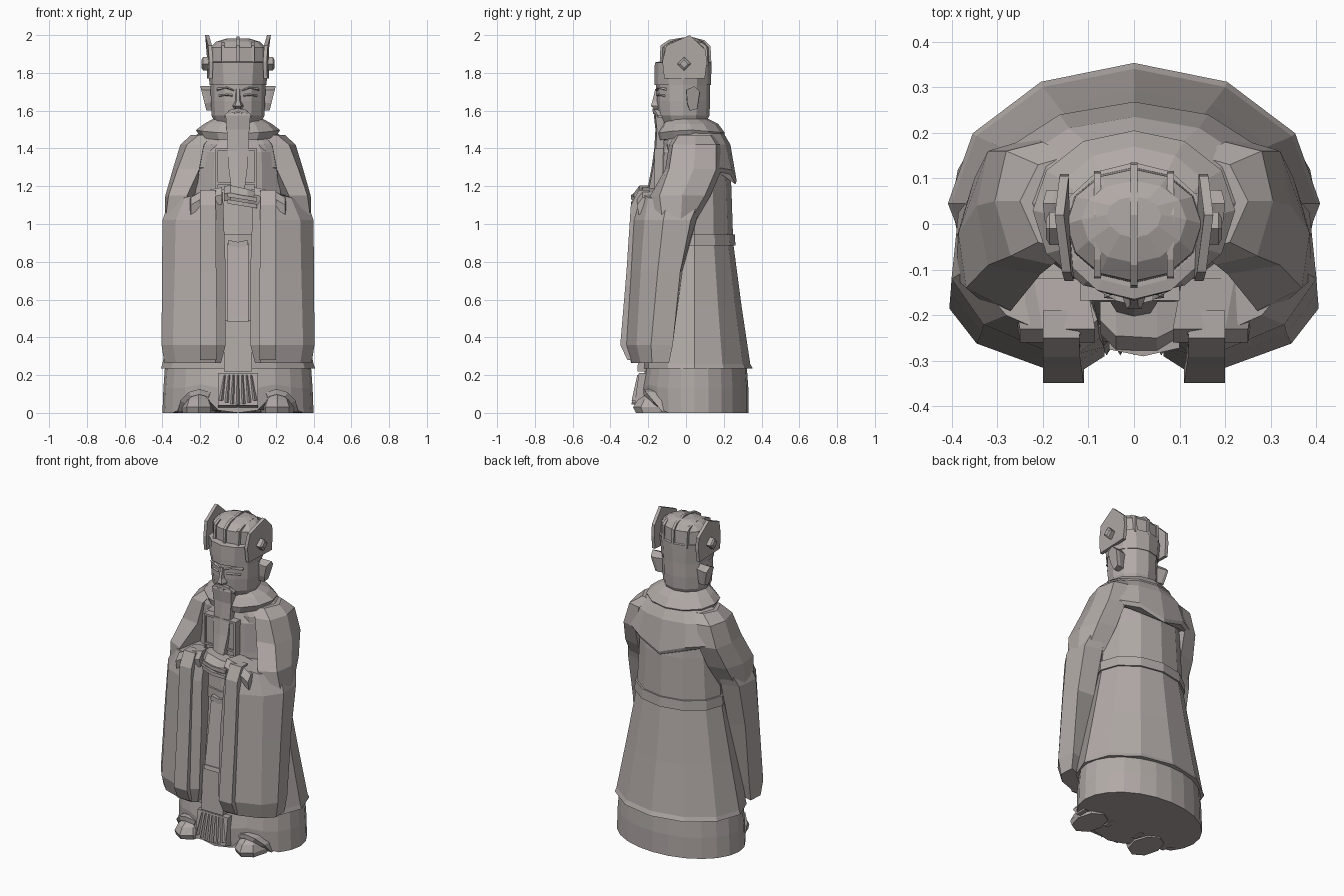
import bpy, bmesh, math

stone = bpy.data.materials.new("warm grey stone")
stone.diffuse_color = (0.44, 0.40, 0.385, 1)


def loft(name, rings, mirror=False):
    """Skin closed rings of 3D points, cap both ends; optionally mirror in x."""
    bm = bmesh.new()
    for sx in ((1, -1) if mirror else (1,)):
        vs = [[bm.verts.new((p[0] * sx, p[1], p[2])) for p in r] for r in rings]
        n = len(rings[0])
        for a, b in zip(vs, vs[1:]):
            for i in range(n):
                j = (i + 1) % n
                bm.faces.new((a[i], a[j], b[j], b[i]))
        bm.faces.new(vs[0])
        bm.faces.new(vs[-1])
    bmesh.ops.recalc_face_normals(bm, faces=bm.faces)
    me = bpy.data.meshes.new(name)
    bm.to_mesh(me)
    bm.free()
    me.materials.append(stone)
    ob = bpy.data.objects.new(name, me)
    bpy.context.collection.objects.link(ob)
    return ob


def oval(z, rx, yf, yb, ym=0.045, n=12, lift=lambda x, y: 0):
    """Horizontal ring with separate front and back depth."""
    pts = []
    for i in range(n):
        a = 2 * math.pi * i / n
        s = math.sin(a)
        x, y = rx * math.cos(a), ym + s * ((yb - ym) if s > 0 else (ym - yf))
        pts.append((x, y, z + lift(x, y)))
    return pts


def rect(z, x0, x1, y0, y1):
    return [(x0, y0, z), (x1, y0, z), (x1, y1, z), (x0, y1, z)]


def prism(name, yz, x0, x1, mirror=False):
    """Side profile in y,z extruded between two x positions."""
    return loft(name, [[(x, y, z) for y, z in yz] for x in (x0, x1)], mirror)


def flat(name, xz, y0, y1, mirror=False):
    """Front profile in x,z extruded between two y positions."""
    return loft(name, [[(x, y, z) for x, z in xz] for y in (y0, y1)], mirror)


def level(z, xy):
    return [(x, y, z) for x, y in xy]


# Under robe, its hem arched over each shoe
def arch(x, y):
    return 0.11 * max(0, 1 - abs(abs(x) - 0.2) / 0.11) if y < -0.05 else 0

loft("under_robe", [oval(0, 0.40, -0.23, 0.33, n=24, lift=arch),
                    oval(0.13, 0.395, -0.235, 0.33, n=24, lift=lambda x, y: arch(x, y) * 0.2),
                    oval(0.27, 0.385, -0.21, 0.32, n=24)])
# Rolled hem over each shoe
loft("hem_arch", [[(.205 + r * math.cos(a), y + .10 * (1 - math.sin(a)), r * math.sin(a) * 1.05 + .005)
                   for r, y in ((.088, -.225), (.115, -.225), (.115, -.15), (.088, -.15))]
                  for a in [math.pi * k / 6 for k in range(7)]], True)

# Outer robe and belt
loft("outer_robe", [oval(0.235, 0.408, -0.235, 0.353), oval(0.26, 0.40, -0.235, 0.34),
                    oval(0.56, 0.34, -0.215, 0.295), oval(0.90, 0.275, -0.17, 0.25),
                    oval(1.20, 0.255, -0.145, 0.24), oval(1.38, 0.25, -0.14, 0.22),
                    oval(1.50, 0.15, -0.10, 0.16)])
loft("belt", [oval(0.885, 0.288, -0.18, 0.262), oval(0.945, 0.284, -0.178, 0.258)])

# Shoulder cape, dropping to a point at the back
def drop(x, y):
    return -0.07 * max(0, 1 - abs(x) / 0.2) if y > 0.1 else 0

loft("shoulder_cape", [oval(1.28, 0.30, -0.10, 0.262, 0.06, lift=drop),
                       oval(1.30, 0.325, -0.11, 0.268, 0.06, lift=drop),
                       oval(1.42, 0.285, -0.12, 0.235, 0.05),
                       oval(1.48, 0.21, -0.11, 0.20), oval(1.53, 0.13, -0.09, 0.14)])

# Collar
def tip(x, y):
    return 0.12 * y if y < 0 else -0.08 * y

loft("collar", [oval(1.46, 0.20, -0.15, 0.19, 0.03, lift=tip),
                oval(1.50, 0.222, -0.16, 0.205, 0.03, lift=tip),
                oval(1.53, 0.18, -0.13, 0.17, 0.02), oval(1.555, 0.135, -0.11, 0.12, 0.0)])

# Upper arms
loft("upper_arm", [
    level(1.47, [(.14, .15), (.21, .13), (.25, .05), (.21, -.04), (.14, -.06), (.12, .05)]),
    level(1.42, [(.20, .18), (.28, .16), (.305, .05), (.27, -.07), (.18, -.09), (.16, .05)]),
    level(1.29, [(.22, .19), (.32, .16), (.345, .04), (.32, -.09), (.205, -.11), (.20, .05)]),
    level(1.15, [(.24, .13), (.35, .10), (.385, -.02), (.368, -.14), (.27, -.19), (.22, 0)]),
    level(0.98, [(.27, .03), (.36, .0), (.39, -.03), (.39, -.12), (.30, -.20), (.26, -.03)])], True)

# Long hanging sleeves, their top edge rising towards the wrist
top = [(.28, .09, 1.13), (.35, .07, 1.13), (.365, -.10, 1.12), (.28, -.20, 1.14),
       (.20, -.235, 1.16), (.13, -.25, 1.18), (.08, -.21, 1.17), (.12, -.10, 1.17)]
loft("hanging_sleeve", [
    top,
    level(1.02, [(.28, .055), (.385, .025), (.40, -.12), (.33, -.22), (.20, -.275), (.125, -.285), (.075, -.25), (.12, -.1)]),
    level(0.75, [(.28, -.02), (.39, -.03), (.402, -.15), (.335, -.24), (.20, -.29), (.12, -.30), (.065, -.27), (.10, -.12)]),
    level(0.36, [(.28, -.10), (.39, -.07), (.405, -.185), (.345, -.262), (.20, -.315), (.12, -.325), (.065, -.29), (.10, -.15)]),
    level(0.265, [(.28, -.12), (.385, -.09), (.39, -.18), (.33, -.24), (.20, -.285), (.12, -.29), (.09, -.27), (.11, -.17)])], True)
# Raised border down the sleeve opening
loft("sleeve_border", [rect(z, x0, 0.20, y, y + 0.06) for z, x0, y in
                       ((1.18, .12, -.25), (1.10, .118, -.292), (0.75, .115, -.315),
                        (0.36, .11, -.348), (0.28, .115, -.31))], True)
# Cuffs around the wrists
loft("wrist_cuff", [[(x, -.25, z - .09), (x, -.26, z - .04), (x, -.23, z), (x + .02, -.12, z - .01), (x + .02, -.12, z - .09)]
                    for x, z in ((.085, 1.195), (.20, 1.17), (.25, 1.14))], True)

# Clasped hands with finger ridges
loft("hands", [[(x, y + .01, z - .08), (x, y, z - .04), (x, y + .03, z), (x, -.17, z), (x, -.17, z - .08)]
               for x, z, y in ((-.075, 1.20, -.24), (-.04, 1.205, -.275), (.05, 1.185, -.28), (.11, 1.165, -.25))])
for k in range(2):
    z = 1.165 - 0.035 * k
    loft("finger", [[(x, y, z + d - .022), (x, y, z + d), (x, -.24, z + d), (x, -.24, z + d - .022)]
                    for x, d, y in ((-.055, 0, -.275), (.02, -.012, -.29), (.10, -.025, -.272))])

# Chest badge with raised frame
flat("chest_badge", [(-.11, 1.18), (.10, 1.18), (.10, 1.395), (-.11, 1.395)], -.158, -.12)
for x in (-.118, .088):
    flat("badge_frame_side", [(x, 1.18), (x + .012, 1.18), (x + .012, 1.40), (x, 1.40)], -.168, -.12)
for z in (1.21, 1.388):
    flat("badge_frame_bar", [(-.118, z), (.10, z), (.10, z + .012), (-.118, z + .012)], -.168, -.12)

# Front sash, lower panel and pleats
prism("front_sash", [(-.16, .90), (-.185, .90), (-.25, .50), (-.21, .50)], -.055, .055)
flat("sash_knot", [(-.055, .885), (0, .875), (.055, .885), (.05, .915), (0, .905), (-.05, .915)], -.195, -.15)
prism("lower_panel", [(-.20, .49), (-.238, .49), (-.258, .22), (-.20, .22)], -.075, .075)
prism("sash_end", [(-.20, .505), (-.255, .505), (-.26, .48), (-.20, .48)], -.055, .055)
prism("pleat_backing", [(-.19, .21), (-.25, .21), (-.273, .04), (-.19, .02)], -.105, .105)
for k in range(7):
    u = (k - 3) / 3
    h = 0.045 + 0.02 * u * u
    loft("pleat", [[(u * w - t, yb, z), (u * w, yf, z), (u * w + t, yb, z)]
                   for w, t, yb, yf, z in ((.07, .012, -.24, -.258, .20), (.09, .016, -.262, -.288, h))])

# Shoes
loft("shoe", [[(.208 + x, y, z) for x, y, _ in oval(0, rx, yf, -.02, -.14, 8)] for z, rx, yf in
              ((0, .086, -.265), (.03, .09, -.28), (.07, .072, -.255), (.10, .035, -.205))], True)

# Head, neck
loft("head", [oval(1.49, .105, -.09, .09, 0), oval(1.535, .122, -.128, .105, -.01),
              oval(1.575, .14, -.15, .124, -.015), oval(1.65, .144, -.158, .128, -.015),
              oval(1.76, .145, -.158, .128, -.015)])
# Ears, leaning out towards the top
loft("ear", [[(x + .25 * (z - 1.73) * (x > .15), .035 + s * y, z) for y, z in
              ((-.035, 1.71), (.01, 1.73), (.04, 1.70), (.025, 1.61), (-.015, 1.60), (-.03, 1.64))]
             for x, s in ((.12, .7), (.18, 1), (.20, .95), (.20, .6))], True)

# Face: nose, brows, eyes, moustache, mouth
loft("nose", [[(-w, -.14, z), (-w * .5, y, z), (w * .5, y, z), (w, -.14, z)]
              for z, w, y in ((1.715, .014, -.163), (1.65, .018, -.178), (1.625, .032, -.186), (1.61, .024, -.168))])
loft("brow", [[(x, y + .01, z), (x, y - .006, z + .006), (x, y + .01, z + .016)]
              for x, y, z in ((.02, -.155, 1.70), (.06, -.147, 1.715), (.11, -.112, 1.705))], True)
loft("eyelid", [[(x, y + .01, z), (x, y - .004, z + .008), (x, y + .01, z + .02)]
                for x, y, z in ((.03, -.154, 1.672), (.065, -.145, 1.675), (.10, -.116, 1.67))], True)
loft("moustache", [[(x, y + .02, z - h), (x, y, z - h), (x, y, z), (x, y + .02, z)]
                   for x, y, z, h in ((0, -.178, 1.612, .014), (.04, -.168, 1.605, .02), (.075, -.148, 1.575, .012))], True)
flat("lower_lip", [(-.022, 1.582), (.022, 1.582), (.018, 1.594), (-.018, 1.594)], -.174, -.14)

# Long beard
loft("beard", [[(-w, y + .05, z), (-w, y + .008, z), (0, y, z), (w, y + .008, z), (w, y + .05, z)]
               for z, w, y in ((1.60, .05, -.162), (1.575, .066, -.17), (1.50, .06, -.162), (1.40, .055, -.168),
                               (1.30, .05, -.182), (1.18, .035, -.205))])

# Hat: flared band, crown, ridges, side plates and studs
loft("hat_band", [oval(1.735, .15, -.168, .132, -.015), oval(1.765, .153, -.168, .133, -.015),
                  oval(1.855, .163, -.165, .135, -.015), oval(1.86, .14, -.14, .12, -.01)])
loft("hat_crown", [oval(1.84, .15, -.13, .125, 0), oval(1.935, .148, -.125, .12, 0),
                   oval(1.965, .115, -.085, .095, .01), oval(1.982, .06, -.03, .06, .02)])
for x, s, t in ((-.08, .86, 1.975), (0, 1, 1.993), (.08, .86, 1.975)):
    prism("hat_ridge", [(-.14 * s, 1.84), (-.135 * s, 1.945), (-.09 * s, 1.975 - (1.993 - t) * .7), (.02, t),
                        (.10 * s, 1.972 - (1.993 - t) * .7), (.13 * s, 1.94), (.135 * s, 1.84)], x - .008, x + .008)
wing = [(-.115, 1.77), (-.125, 1.86), (-.105, 1.945), (.02, 2.0), (.105, 1.92), (.11, 1.85), (.10, 1.77)]
loft("hat_side_plate", [[(x - 1.2 * (y - .01) ** 2, y, z) for y, z in wing] for x in (.154, .174)], True)
loft("hat_stud", [[(x, -.01 + r * a, 1.848 + r * b) for a, b in ((1, 0), (0, 1), (-1, 0), (0, -1))]
                  for x, r in ((.155, .036), (.185, .036), (.193, .022))], True)
